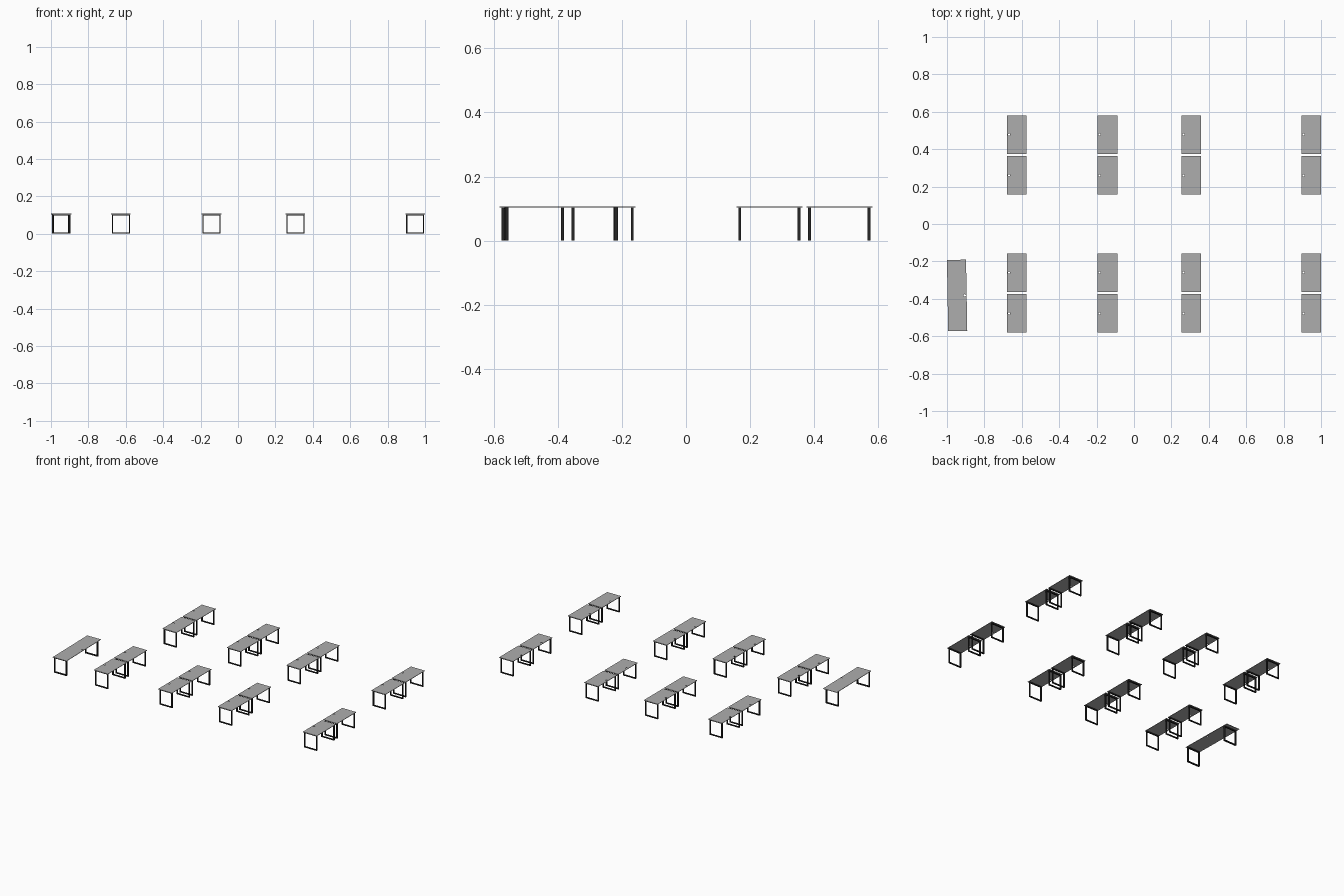
import bpy, bmesh, math

if "Cube" in bpy.data.objects:
    bpy.data.objects.remove(bpy.data.objects["Cube"])

H = 0.107        # desk height
TOP_T = 0.003    # desk top thickness
BAR = 0.006      # frame bar thickness
BAR_D = 0.009    # frame bar depth


def material(name, rgb):
    m = bpy.data.materials.new(name)
    m.diffuse_color = (*rgb, 1)
    m.use_nodes = True
    m.node_tree.nodes["Principled BSDF"].inputs["Base Color"].default_value = m.diffuse_color
    return m


GREY = material("grey desktop", (0.42, 0.42, 0.42))
BLACK = material("black steel", (0.018, 0.018, 0.018))


def finish(bm, name, mat):
    bmesh.ops.recalc_face_normals(bm, faces=bm.faces)
    me = bpy.data.meshes.new(name)
    bm.to_mesh(me)
    bm.free()
    me.materials.append(mat)
    return me


def loop(bm, pts):
    vs = [bm.verts.new(p) for p in pts]
    return [bm.edges.new((vs[i], vs[(i + 1) % len(vs)])) for i in range(len(vs))]


def top_mesh(w, l, hole_x, r=0.006, n=16):
    """Thin slab with a round cable hole."""
    bm = bmesh.new()
    z = H - TOP_T
    edges = loop(bm, [(sx * w / 2, sy * l / 2, z) for sx, sy in ((-1, -1), (1, -1), (1, 1), (-1, 1))])
    edges += loop(bm, [(hole_x + r * math.cos(a), r * math.sin(a), z)
                       for a in (2 * math.pi * i / n for i in range(n))])
    bmesh.ops.triangle_fill(bm, use_beauty=True, edges=edges)
    ext = bmesh.ops.extrude_face_region(bm, geom=bm.faces[:], use_keep_orig=True)
    moved = [g for g in ext["geom"] if isinstance(g, bmesh.types.BMVert)]
    bmesh.ops.translate(bm, verts=moved, vec=(0, 0, TOP_T))
    return finish(bm, "desk_top", GREY)


def frame_mesh(w, leg_ys, depth=BAR_D):
    """Closed rectangular leg loops, one at each given y."""
    bm = bmesh.new()
    top = H - TOP_T
    ring = ((-1, 0), (1, 0), (1, 1), (-1, 1))
    for y in leg_ys:
        rows = []
        for yy in (y - depth / 2, y + depth / 2):
            outer = [bm.verts.new((sx * w / 2, yy, sz * top)) for sx, sz in ring]
            inner = [bm.verts.new((sx * (w / 2 - BAR), yy, BAR + sz * (top - 2 * BAR))) for sx, sz in ring]
            rows.append((outer, inner))
        (o1, i1), (o2, i2) = rows
        for k in range(4):
            j = (k + 1) % 4
            for a, b in ((o1, i1), (o2, i2), (o1, o2), (i1, i2)):
                bm.faces.new((a[k], a[j], b[j], b[k]))
    return finish(bm, "leg_frames", BLACK)


def place(name, top, frame, x, y, angle=0):
    for part, me in (("top", top), ("leg_frames", frame)):
        ob = bpy.data.objects.new(f"{name}_{part}", me)
        ob.location = (x, y, 0)
        ob.rotation_euler.z = angle
        bpy.context.collection.objects.link(ob)


# Student desks: four columns of two pairs
small_top = top_mesh(0.105, 0.206, -0.042)
small_frame = frame_mesh(0.096, (-0.0925, 0.0925))
n = 0
for x in (-0.626, -0.142, 0.307, 0.9475):
    for y in (-0.478, -0.260, 0.260, 0.478):
        n += 1
        place(f"desk_{n}", small_top, small_frame, x, y)

# Longer desk facing them, turned very slightly
long_top = top_mesh(0.102, 0.381, 0.041)
long_frame = frame_mesh(0.094, (-0.178, 0.163), 0.011)
place("long_desk", long_top, long_frame, -0.9458, -0.382, math.radians(1))
